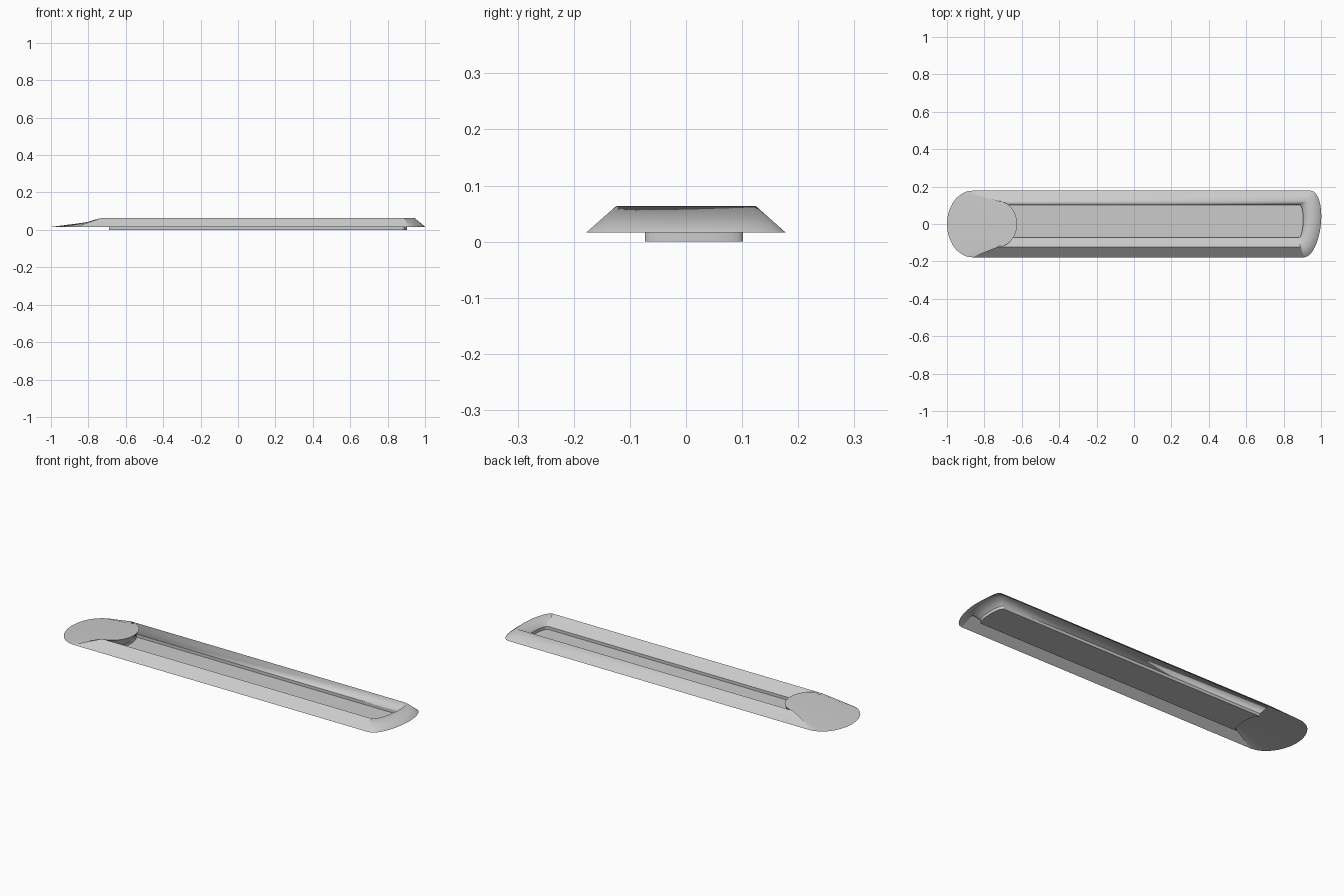
import bpy, bmesh, math

if "Cube" in bpy.data.objects:
    bpy.data.objects.remove(bpy.data.objects["Cube"])

SEG = 14  # segments in each rounded end


def end_arc(x_low, x_high, bulge, y_low, y_high):
    """Curved end running from the -y corner to the +y corner."""
    pts = []
    for i in range(SEG + 1):
        t = -math.pi / 2 + math.pi * i / SEG
        f = (math.sin(t) + 1) / 2
        pts.append((x_low + (x_high - x_low) * f + bulge * math.cos(t),
                    y_low + (y_high - y_low) * f))
    return pts


def ring(bm, z, y_low, y_high, right, left):
    """Closed loop, counter-clockwise: right end, then left end."""
    pts = end_arc(*right, y_low, y_high) + end_arc(*left, y_low, y_high)[::-1]
    return [bm.verts.new((x, y, z)) for x, y in pts]


bm = bmesh.new()
# Each ring: height, y range, (low x, high x, bulge) for the right and left ends
rim = ring(bm, 0.016, -0.178, 0.178, (0.91, 0.945, 0.072), (-0.865, -0.865, -0.135))
ridge = ring(bm, 0.064, -0.124, 0.124, (0.89, 0.92, 0.035), (-0.73, -0.73, 0.105))
inner = ring(bm, 0.016, -0.073, 0.102, (0.88, 0.885, 0.022), (-0.69, -0.69, 0.03))
floor = ring(bm, 0.0, -0.073, 0.102, (0.88, 0.885, 0.022), (-0.69, -0.69, 0.03))

# Outer slope, inner slope and recess wall, then the tray floor
rings = [rim, ridge, inner, floor]
n = len(rim)
for a, b in zip(rings, rings[1:]):
    for i in range(n):
        j = (i + 1) % n
        bm.faces.new((a[i], a[j], b[j], b[i]))
bm.faces.new(floor)
for f in bm.faces:
    f.smooth = True


def sharpen(v, w):
    bm.edges.get((v, w)).smooth = False


# Crisp recess edges, front ridge and sloped-cap ridge; other ridges stay soft
for i in range(n):
    j = (i + 1) % n
    sharpen(inner[i], inner[j])
    sharpen(floor[i], floor[j])
    if i > SEG:
        sharpen(ridge[i], ridge[j])
# Creases where the front slope meets both ends
for i in (0, n - 1):
    sharpen(rim[i], ridge[i])
    sharpen(ridge[i], inner[i])
for i in (0, SEG, SEG + 1, n - 1):
    sharpen(inner[i], floor[i])

mesh = bpy.data.meshes.new("tray_shell")
bm.to_mesh(mesh)
bm.free()

grey = bpy.data.materials.new("light_grey")
grey.diffuse_color = (0.6, 0.6, 0.6, 1)
grey.use_nodes = True
grey.node_tree.nodes["Principled BSDF"].inputs["Base Color"].default_value = grey.diffuse_color
mesh.materials.append(grey)
bpy.context.collection.objects.link(bpy.data.objects.new("tray_shell", mesh))
